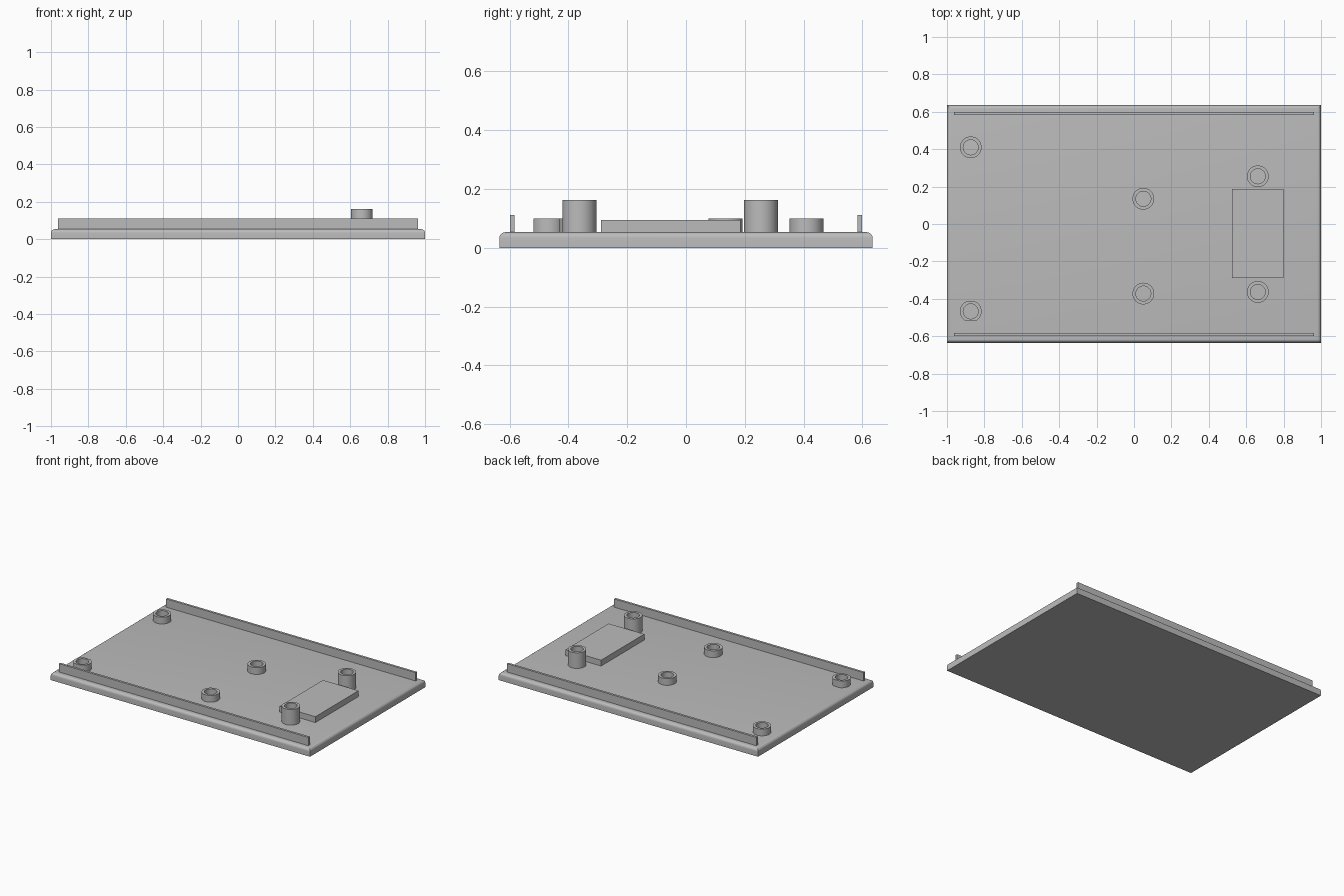
import bpy, bmesh, math
from mathutils import Vector, Matrix

default_cube = bpy.data.objects.get("Cube")
if default_cube:
    bpy.data.objects.remove(default_cube, do_unlink=True)

grey = bpy.data.materials.new("plain_grey")
grey.use_nodes = True
grey.diffuse_color = (0.5, 0.5, 0.5, 1)
grey.node_tree.nodes["Principled BSDF"].inputs["Base Color"].default_value = (0.5, 0.5, 0.5, 1)

PLATE_TOP = 0.053


def finish(name, bm, smooth=False):
    bmesh.ops.recalc_face_normals(bm, faces=bm.faces[:])
    mesh = bpy.data.meshes.new(name)
    bm.to_mesh(mesh)
    bm.free()
    mesh.materials.append(grey)
    obj = bpy.data.objects.new(name, mesh)
    bpy.context.collection.objects.link(obj)
    if smooth:
        bpy.ops.object.select_all(action='DESELECT')
        obj.select_set(True)
        bpy.context.view_layer.objects.active = obj
        bpy.ops.object.shade_smooth_by_angle(angle=math.radians(30))
    return obj


def box(low, high):
    low, high = Vector(low), Vector(high)
    bm = bmesh.new()
    bmesh.ops.create_cube(bm, size=1, matrix=Matrix.Translation((low + high) / 2)
                          @ Matrix.Diagonal((high - low).to_4d()))
    return bm


# Base plate with a rounded upper rim
bm = box((-1, -0.635, 0), (1, 0.635, PLATE_TOP))
rim = [e for e in bm.edges if all(v.co.z > 0.01 for v in e.verts)]
bmesh.ops.bevel(bm, geom=rim, offset=0.02, segments=6, profile=0.5, affect='EDGES')
finish("base_plate", bm, smooth=True)

# Thin rails along the long sides
for name, y in (("front_rail", -0.591), ("back_rail", 0.591)):
    finish(name, box((-0.962, y - 0.008, 0.045), (0.962, y + 0.008, 0.111)))

# Raised rectangular pad
finish("raised_pad", box((0.525, -0.29, 0.045), (0.8, 0.186, 0.094)))


# Hollow mounting posts
def post(name, x, y, top, flat=1.0):
    outer, inner = 0.058, 0.04
    bm = bmesh.new()
    profile = [(outer, 0.045), (outer, top), (inner, top), (inner, 0.045)]
    verts = [bm.verts.new((r, 0, z)) for r, z in profile]
    edges = [bm.edges.new((verts[i], verts[(i + 1) % 4])) for i in range(4)]
    bmesh.ops.spin(bm, geom=verts + edges, cent=(0, 0, 0), axis=(0, 0, 1),
                   angle=2 * math.pi, steps=48)
    bmesh.ops.remove_doubles(bm, verts=bm.verts[:], dist=0.0001)
    limit = outer * flat
    for v in bm.verts:
        v.co.y = max(-limit, min(limit, v.co.y))
    bmesh.ops.translate(bm, verts=bm.verts[:], vec=(x, y, 0))
    finish(name, bm, smooth=True)


SHORT, TALL = 0.1, 0.162
post("right_back_post", -0.873, 0.41, SHORT)
post("right_front_post", -0.873, -0.467, SHORT, flat=0.91)
post("middle_back_post", 0.05, 0.135, SHORT)
post("middle_front_post", 0.05, -0.372, SHORT)
post("left_back_post", 0.662, 0.255, TALL)
post("left_front_post", 0.662, -0.363, TALL)
